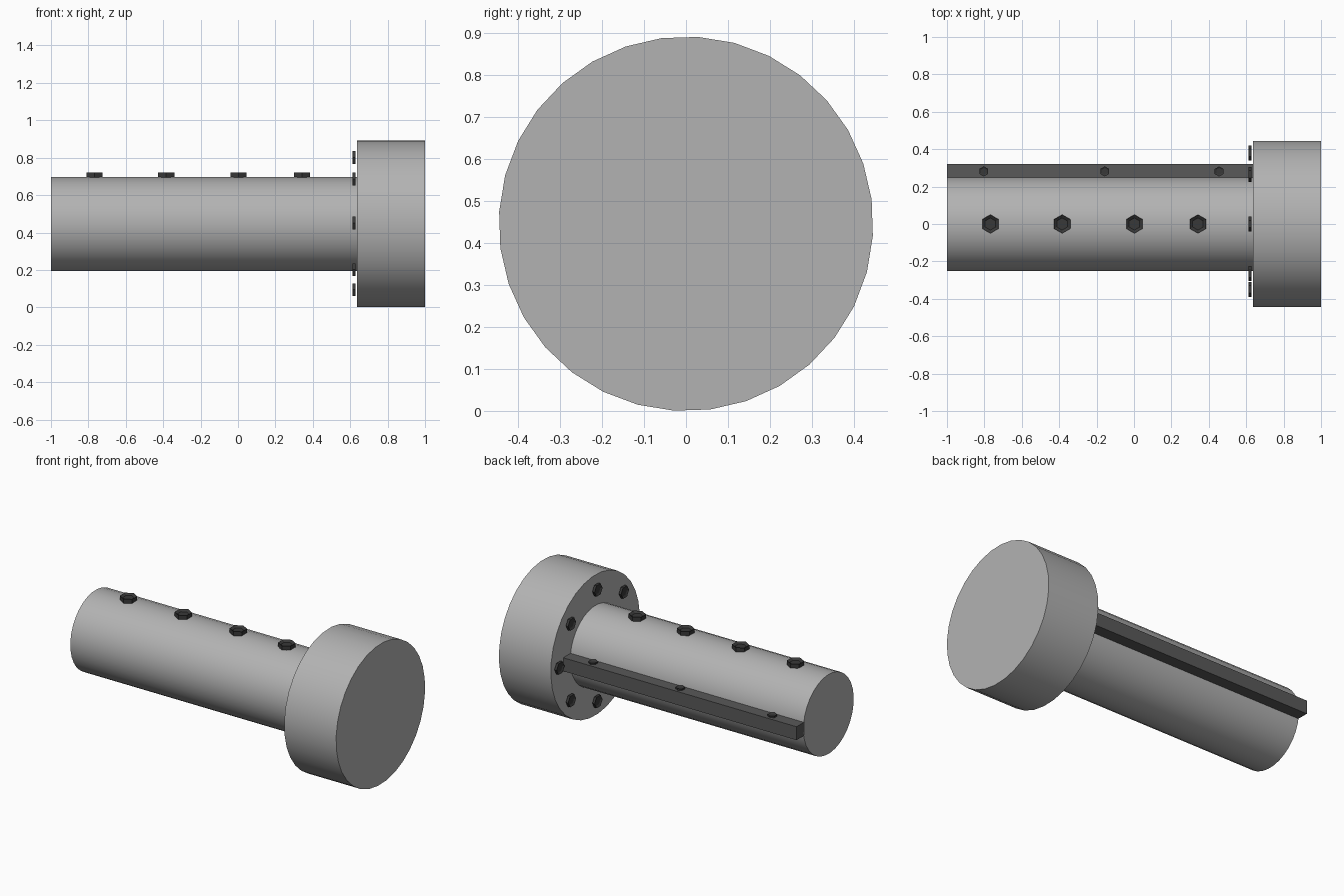
import bpy, bmesh, math
from mathutils import Matrix, Vector

if "Cube" in bpy.data.objects:
    bpy.data.objects.remove(bpy.data.objects["Cube"])

CZ = 0.446                                   # height of the main axis
AXIS_X = Matrix.Rotation(math.pi / 2, 4, 'Y')


def material(name, grey):
    mat = bpy.data.materials.new(name)
    mat.diffuse_color = (grey, grey, grey, 1)
    mat.use_nodes = True
    mat.node_tree.nodes["Principled BSDF"].inputs["Base Color"].default_value = mat.diffuse_color
    return mat


BODY = material("body_grey", 0.45)
RAIL = material("rail_grey", 0.1)
BOLT = material("bolt_grey", 0.04)


def finish(name, bm, mat):
    bmesh.ops.recalc_face_normals(bm, faces=bm.faces)
    me = bpy.data.meshes.new(name)
    bm.to_mesh(me)
    bm.free()
    me.materials.append(mat)
    ob = bpy.data.objects.new(name, me)
    bpy.context.collection.objects.link(ob)
    return ob


def cylinder_x(name, x0, x1, radius):
    bm = bmesh.new()
    turn = Matrix.Rotation(math.radians(-3.75), 4, 'X')
    mat = Matrix.Translation(((x0 + x1) / 2, 0, CZ)) @ turn @ AXIS_X
    bmesh.ops.create_cone(bm, cap_ends=True, segments=32, radius1=radius,
                          radius2=radius, depth=x1 - x0, matrix=mat)
    ob = finish(name, bm, BODY)
    bpy.context.view_layer.objects.active = ob
    ob.select_set(True)
    bpy.ops.object.shade_smooth_by_angle(angle=math.radians(30))
    ob.select_set(False)


def hex_bolt(name, base, radius, height, rot=Matrix()):
    # hex head with a shallow hex socket, rising along local z, corners along y
    bm = bmesh.new()
    bmesh.ops.create_cone(bm, cap_ends=True, segments=6, radius1=radius,
                          radius2=radius, depth=height,
                          matrix=Matrix.Translation((0, 0, height / 2)))
    top = max(bm.faces, key=lambda f: f.calc_center_median().z)
    bmesh.ops.inset_individual(bm, faces=[top], thickness=radius * 0.35)
    bmesh.ops.translate(bm, verts=top.verts, vec=(0, 0, -height * 0.4))
    bmesh.ops.transform(bm, verts=bm.verts,
                        matrix=Matrix.Translation(Vector(base)) @ rot)
    finish(name, bm, BOLT)


# main body
cylinder_x("shaft", -1.0, 0.64, 0.252)
cylinder_x("head", 0.636, 1.0, 0.446)

# rail along the back of the shaft
bm = bmesh.new()
bmesh.ops.create_cube(bm, size=1, matrix=Matrix.Translation((-0.18, 0.281, CZ)) @
                      Matrix.Diagonal((1.64, 0.08, 0.085, 1)))
finish("rail", bm, RAIL)

# bolts along the shaft top
for i, x in enumerate((-0.768, -0.384, 0.002, 0.342)):
    hex_bolt(f"shaft_bolt_{i}", (x, 0, 0.695), 0.05, 0.027)

# small bolts on the rail
for i, x in enumerate((-0.803, -0.156, 0.455)):
    hex_bolt(f"rail_bolt_{i}", (x, 0.281, CZ + 0.042), 0.027, 0.011)

# ring of bolts facing the back of the head
ring = [(0, 0.355), (0.265, 0.24), (0.38, 0.005), (0.265, -0.245),
        (0, -0.352), (-0.265, -0.245), (-0.35, 0.005), (-0.265, 0.24)]
for i, (y, z) in enumerate(ring):
    hex_bolt(f"head_bolt_{i}", (0.629, y, CZ + z), 0.04, 0.016,
             Matrix.Rotation(-math.pi / 2, 4, 'Y'))
